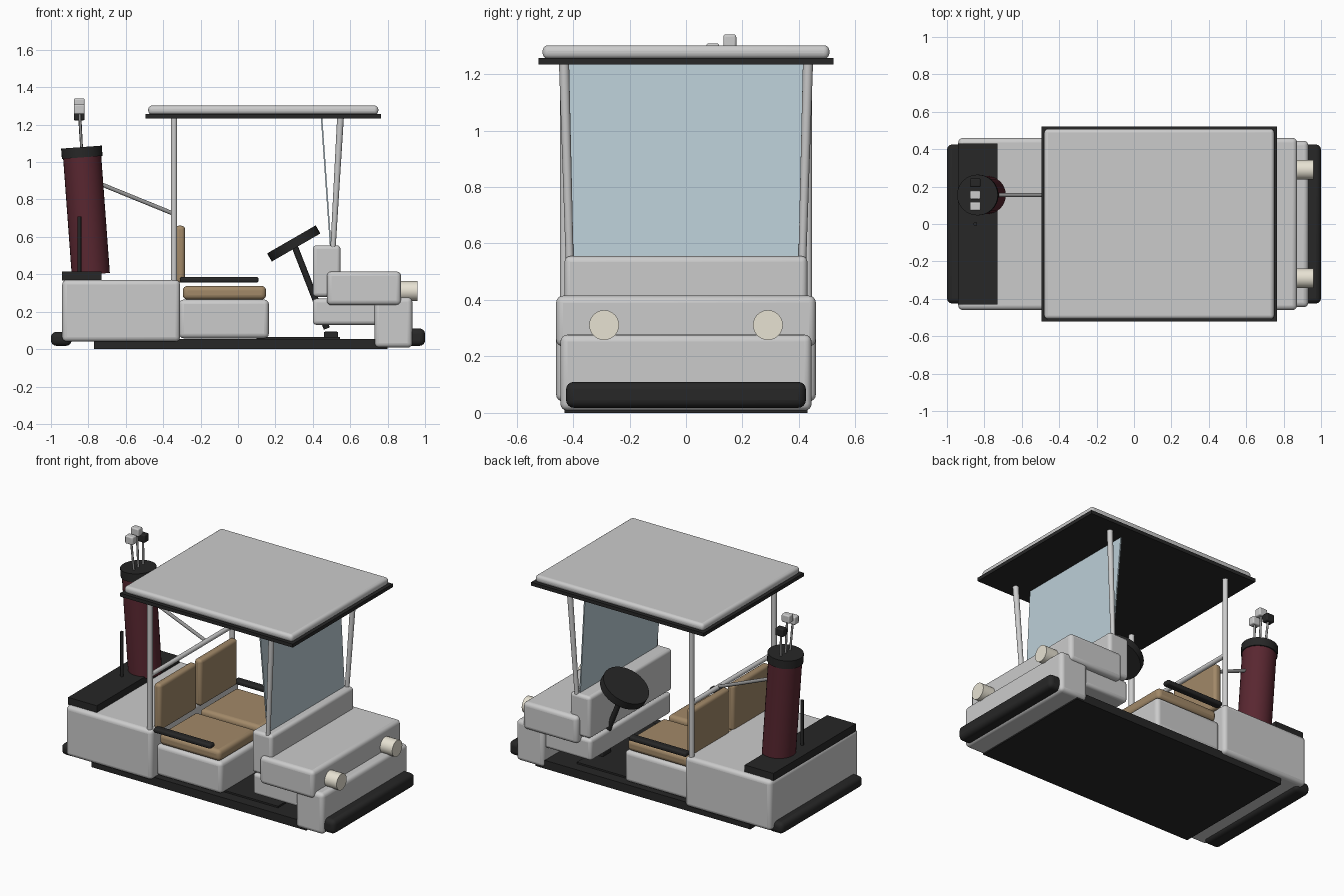
import bpy, math
from mathutils import Vector

if "Cube" in bpy.data.objects:
    bpy.data.objects.remove(bpy.data.objects["Cube"])


def material(name, rgb):
    m = bpy.data.materials.new(name)
    m.diffuse_color = (*rgb, 1)
    m.use_nodes = True
    m.node_tree.nodes["Principled BSDF"].inputs["Base Color"].default_value = m.diffuse_color
    return m


DARK = material("black_trim", (0.02, 0.02, 0.02))
TAN = material("tan_leather", (0.36, 0.25, 0.14))
RED = material("maroon", (0.1, 0.02, 0.03))
GLASS = material("glass", (0.5, 0.62, 0.68))
LAMP = material("lamp", (0.8, 0.76, 0.65))
STEEL = material("steel", (0.3, 0.3, 0.3))


def finish(o, name, mat, bevel=0):
    o.name = name
    if mat:
        o.data.materials.append(mat)
    if bevel:
        b = o.modifiers.new("bevel", 'BEVEL')
        b.width, b.segments = bevel, 4
    bpy.ops.object.shade_smooth_by_angle(angle=math.radians(35))
    return o


def box(name, x, y, z, mat=None, bevel=0.0):
    """Box from (min, max) ranges, optionally with rounded edges."""
    bpy.ops.mesh.primitive_cube_add(size=1)
    o = bpy.context.object
    c = [(a + b) / 2 for a, b in (x, y, z)]
    s = [b - a for a, b in (x, y, z)]
    for v in o.data.vertices:
        v.co = [v.co[i] * s[i] + c[i] for i in range(3)]
    return finish(o, name, mat, bevel)


def rod(name, a, b, r1, mat=None, r2=None, sides=24, bevel=0):
    """Round bar or cone from point a to point b."""
    a, b = Vector(a), Vector(b)
    bpy.ops.mesh.primitive_cone_add(vertices=sides, radius1=r1, radius2=r1 if r2 is None else r2,
                                    depth=(b - a).length, location=(a + b) / 2)
    o = bpy.context.object
    o.rotation_euler = (b - a).to_track_quat('Z', 'Y').to_euler()
    return finish(o, name, mat, bevel)


# Floor and lower body
box("floor_pan", (-0.77, 0.80), (-0.43, 0.43), (0, 0.055), DARK)
box("floor_mat", (0.10, 0.545), (-0.36, 0.36), (0.05, 0.066), DARK)
box("rear_body", (-0.94, -0.31), (-0.46, 0.46), (0.04, 0.37), None, 0.025)
box("seat_base", (-0.315, 0.165), (-0.41, 0.41), (0.058, 0.265), None, 0.025)
box("front_apron", (0.73, 0.932), (-0.445, 0.445), (0.008, 0.277), None, 0.025)
box("front_bumper", (0.89, 1.0), (-0.425, 0.425), (0.018, 0.11), DARK, 0.028)
box("rear_bumper", (-1.0, -0.89), (-0.425, 0.425), (0.018, 0.092), DARK, 0.028)

# Hood and dashboard
box("hood", (0.475, 0.872), (-0.46, 0.46), (0.235, 0.415), None, 0.025)
box("lower_cowl", (0.40, 0.75), (-0.42, 0.42), (0.13, 0.27), None, 0.02)
box("dashboard", (0.40, 0.548), (-0.43, 0.43), (0.28, 0.555), None, 0.02)

# Seats, lamps, armrests, posts on both sides
for s, side in ((-1, "right"), (1, "left")):
    ys = sorted((s * 0.018, s * 0.405))
    box(side + "_seat_cushion", (-0.295, 0.15), ys, (0.265, 0.338), TAN, 0.025)
    box(side + "_backrest", (-0.335, -0.283), ys, (0.355, 0.66), TAN, 0.02)
    box(side + "_armrest", (-0.31, 0.11), sorted((s * 0.395, s * 0.445)), (0.355, 0.386), DARK, 0.012)
    rod(side + "_headlight", (0.86, s * 0.29, 0.311), (0.96, s * 0.29, 0.311), 0.053, LAMP)
    rod(side + "_rear_post", (-0.342, s * 0.43, 0.35), (-0.342, s * 0.43, 1.24), 0.017)
    rod(side + "_front_post", (0.508, s * 0.412, 0.54), (0.548, s * 0.432, 1.24), 0.014, None, 0.018)

# Windshield: thin slab leaning back, slightly wider at the top
glass = box("windshield", (0.492, 0.5), (-0.4, 0.4), (0.54, 1.236), GLASS)
for v in glass.data.vertices:
    if v.co.z > 1:
        v.co.x -= 0.049
        v.co.y *= 1.04

# Roof
box("roof_rim", (-0.495, 0.765), (-0.522, 0.522), (1.234, 1.257), DARK)
box("roof_panel", (-0.48, 0.75), (-0.508, 0.508), (1.254, 1.302), None, 0.02)

# Steering and pedal
t = math.radians(30)
c, n = Vector((0.298, 0.215, 0.565)), Vector((-math.sin(t), 0, math.cos(t)))
rod("steering_wheel", c - n * 0.025, c + n * 0.025, 0.15, DARK, sides=32)
rod("steering_column", (0.295, 0.215, 0.57), (0.475, 0.215, 0.11), 0.017, DARK)
box("pedal", (0.46, 0.535), (0.12, 0.21), (0.06, 0.093), DARK, 0.006)

# Bag rack and bag
box("bag_rack", (-0.94, -0.73), (-0.43, 0.43), (0.366, 0.415), DARK)
rod("rack_peg", (-0.848, 0, 0.41), (-0.848, 0, 0.71), 0.01, DARK)
rod("crossbar", (-0.342, -0.43, 0.72), (-0.342, 0.43, 0.72), 0.015)
rod("bag_strut", (-0.335, 0.155, 0.72), (-0.76, 0.155, 0.893), 0.011, STEEL)
lo, hi = Vector((-0.787, 0.155, 0.40)), Vector((-0.837, 0.155, 1.08))
d = (hi - lo).normalized()
rod("bag", lo, hi - d * 0.03, 0.102, RED, sides=32)
rod("bag_collar", hi - d * 0.055, hi, 0.109, DARK, sides=32)

# Clubs
for i, (y, z, m) in enumerate(((0.22, 1.275, DARK), (0.155, 1.34, None), (0.095, 1.308, None))):
    rod(f"club_shaft_{i + 1}", (-0.832, 0.155 + (y - 0.155) * 0.7, 1.0), (-0.848, y, z - 0.03), 0.007, STEEL, sides=12)
    box(f"club_head_{i + 1}", (-0.878, -0.82), (y - 0.023, y + 0.023), (z - 0.052, z), m, 0.008)
